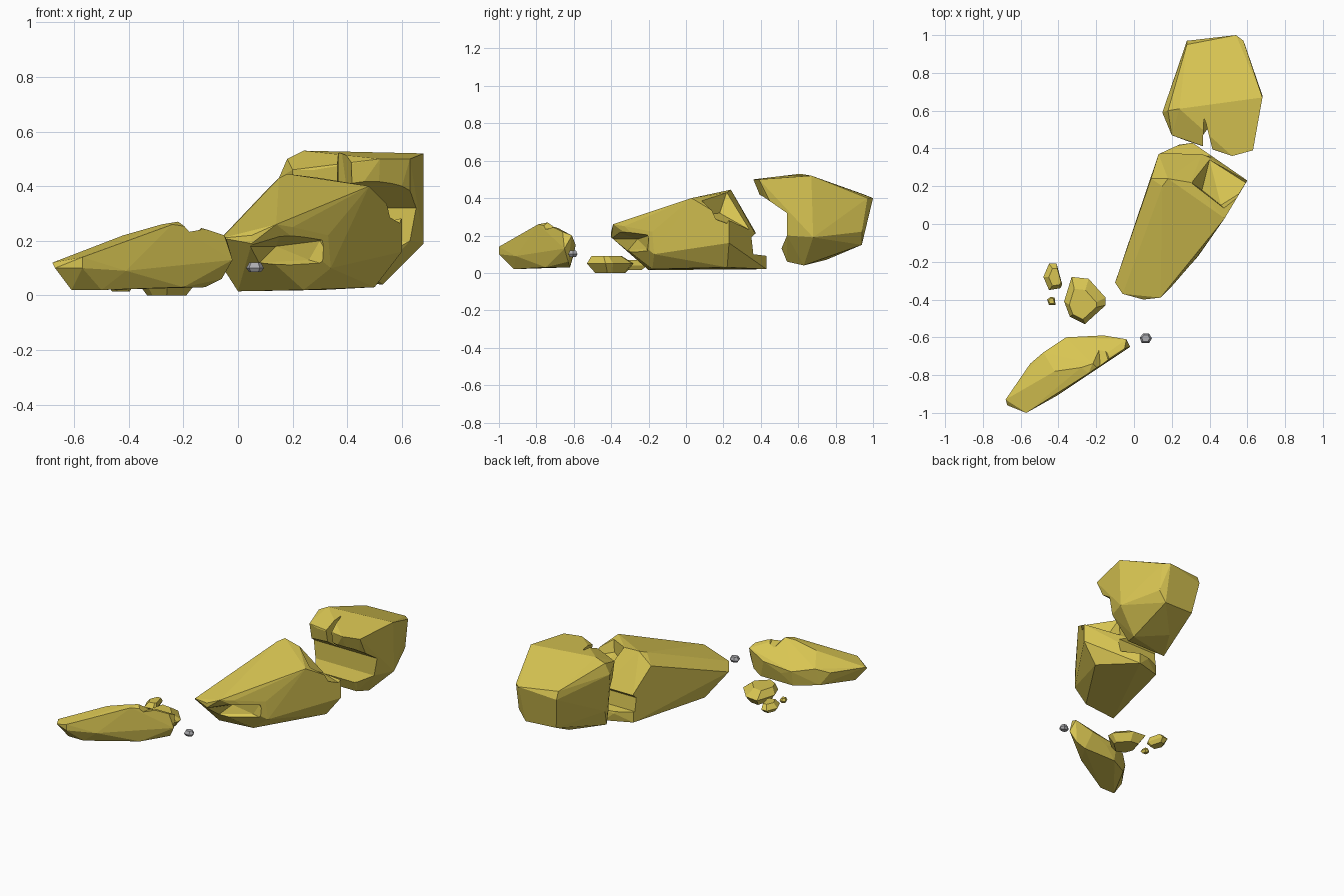
import bpy
import bmesh
import math
from mathutils import Vector

cube = bpy.data.objects.get("Cube")
if cube:
    bpy.data.objects.remove(cube, do_unlink=True)


def make_material(name, colour):
    material = bpy.data.materials.new(name)
    material.use_nodes = True
    material.diffuse_color = (*colour, 1)
    shader = material.node_tree.nodes["Principled BSDF"]
    shader.inputs["Base Color"].default_value = (*colour, 1)
    shader.inputs["Roughness"].default_value = 1
    return material


yellow_stone = make_material("yellow stone", (.69, .56, .085))
grey_stone = make_material("grey stone", (.42, .42, .44))


def hull_object(name, points, material):
    """Faceted stone wrapped around its corner points."""
    bm = bmesh.new()
    for point in points:
        bm.verts.new(point)
    bmesh.ops.convex_hull(bm, input=bm.verts)
    loose = [v for v in bm.verts if not v.link_faces]
    bmesh.ops.delete(bm, geom=loose, context="VERTS")
    bmesh.ops.dissolve_limit(bm, angle_limit=math.radians(3),
                             verts=bm.verts, edges=bm.edges)
    bmesh.ops.recalc_face_normals(bm, faces=bm.faces)
    mesh = bpy.data.meshes.new(name)
    bm.to_mesh(mesh)
    bm.free()
    mesh.materials.append(material)
    stone = bpy.data.objects.new(name, mesh)
    bpy.context.collection.objects.link(stone)
    return stone


def carve(stone, points):
    """Break a piece away from a stone."""
    cutter = hull_object("cutter", points, yellow_stone)
    cutter.hide_render = True
    modifier = stone.modifiers.new("break", "BOOLEAN")
    modifier.operation = "DIFFERENCE"
    modifier.solver = "EXACT"
    modifier.object = cutter
    bpy.context.view_layer.update()
    graph = bpy.context.evaluated_depsgraph_get()
    carved = bpy.data.meshes.new_from_object(stone.evaluated_get(graph))
    stone.modifiers.clear()
    stone.data = carved
    bpy.data.objects.remove(cutter, do_unlink=True)


def prism_along_x(outline):
    """Corner points of a side outline swept across the whole stone."""
    return [(x, y, z) for x in (-1, 1) for y, z in outline]


def pebble(name, outline, bottom, middle, top, material, lean=(0, 0)):
    """Small stone: a wide belt with smaller rings above and below."""
    centre = sum((Vector(p) for p in outline), Vector((0, 0))) / len(outline)
    points = []
    for height, scale, shift in ((bottom, .65, 0), (middle, 1, 0), (top, .65, 1)):
        for corner in outline:
            spot = centre + (Vector(corner) - centre) * scale
            spot += Vector(lean) * shift
            points.append((spot.x, spot.y, height))
    return hull_object(name, points, material)


# Tall overhanging boulder at the back
back_boulder = hull_object("back_boulder", [
    (.63, .39, .5), (.52, .36, .5), (.42, .4, .49), (.68, .67, .52),
    (.24, .61, .53), (.18, .6, .5), (.15, .59, .43), (.2, .47, .46),
    (.28, .44, .46), (.28, .95, .42), (.28, .97, .37), (.54, 1, .4),
    (.58, .97, .4), (.68, .68, .19), (.63, .54, .2), (.53, .63, .04),
    (.5, .54, .06), (.53, .94, .15), (.58, .94, .22), (.31, .93, .16),
    (.34, .75, .07), (.21, .54, .06), (.18, .6, .18), (.45, .51, .13)],
    yellow_stone)
carve(back_boulder, prism_along_x([
    (.2, .5), (.41, .41), (.54, .32), (.54, .2), (.51, .13), (.2, .1)]))
carve(back_boulder, [
    (.37, .56, .6), (.37, .56, .4), (.36, .3, .6), (.36, .3, .3),
    (.39, .47, .6), (.43, .3, .6), (.43, .3, .3), (.41, .47, .3)])

# Long sloping boulder in the middle
middle_boulder = hull_object("middle_boulder", [
    (.18, .24, .445), (.15, .2, .43), (.3, .22, .43), (.48, .03, .4),
    (.34, -.1, .36), (-.1, -.31, .17), (-.06, -.37, .21), (.05, -.4, .22),
    (.14, -.39, .26), (.2, -.33, .25), (.05, -.4, .19), (.33, -.18, .22),
    (.34, -.17, .1), (.6, .23, .28), (.6, .23, .16), (.0, -.2, .015),
    (.24, -.18, .02), (.5, .22, .03), (.36, .37, .02), (.31, .43, .02),
    (.31, .43, .09), (.24, .42, .08), (.13, .37, .03), (.13, .37, .22),
    (.36, .37, .21), (.09, .24, .37), (.02, -.05, .29)], yellow_stone)
# Hollow under the front lip
carve(middle_boulder, [
    (.0, -.45, .18), (.16, -.42, .24), (.36, -.24, .22), (.3, -.2, .2),
    (.14, -.26, .18), (.26, -.21, .13), (.36, -.2, .1), (.08, -.31, .12),
    (.0, -.45, .1), (.36, -.45, .08)])
# Broken step behind the crest
carve(middle_boulder, [
    (.27, .24, .5), (.5, .06, .5), (.36, .18, .32), (.46, .1, .31),
    (.4, .34, .23), (.62, .2, .27), (.4, .5, .5), (.75, .3, .5)])
# Low ledge at the back
carve(middle_boulder, prism_along_x([
    (.37, .21), (.35, .19), (.36, .1), (.6, .07), (.6, .3)]))

# Low wedge boulder at the front
front_boulder = hull_object("front_boulder", [
    (-.68, -.93, .12), (-.67, -.96, .1), (-.57, -1, .14), (-.57, -1, .1),
    (-.61, -.92, .02), (-.5, -.92, .02), (-.41, -.91, .09), (-.2, -.77, .09),
    (-.24, -.79, .26), (-.28, -.76, .26), (-.22, -.74, .27), (-.42, -.78, .22),
    (-.48, -.68, .15), (-.55, -.74, .12), (-.36, -.6, .13), (-.28, -.6, .1),
    (-.16, -.59, .15), (-.04, -.61, .2), (-.02, -.65, .13), (-.05, -.66, .22),
    (-.11, -.7, .24), (-.06, -.63, .06), (-.12, -.62, .03), (-.36, -.62, .03),
    (-.2, -.75, .03), (-.5, -.7, .04)], yellow_stone)
# Shallow groove across its crest
carve(front_boulder, [
    (-.17, -.85, .25), (-.2, -.5, .19), (-.22, -.85, .3), (-.1, -.85, .27),
    (-.28, -.5, .3), (-.12, -.5, .3)])

# Loose fragments between the boulders
pebble("flat_fragment", [
    (-.37, -.41), (-.33, -.28), (-.24, -.29), (-.15, -.39), (-.15, -.43),
    (-.26, -.53), (-.34, -.49)], 0, .05, .09, yellow_stone, (-.01, -.02))
pebble("narrow_fragment", [
    (-.48, -.28), (-.45, -.21), (-.41, -.21), (-.38, -.32), (-.39, -.34),
    (-.45, -.35)], .015, .04, .07, yellow_stone, (.01, 0))
pebble("tiny_fragment", [
    (-.46, -.4), (-.44, -.385), (-.42, -.39), (-.415, -.43), (-.45, -.43)],
    .02, .035, .05, yellow_stone)
pebble("grey_pebble", [
    (.03, -.6), (.05, -.58), (.08, -.58), (.095, -.605), (.08, -.63),
    (.04, -.63)], .085, .1, .12, grey_stone)
